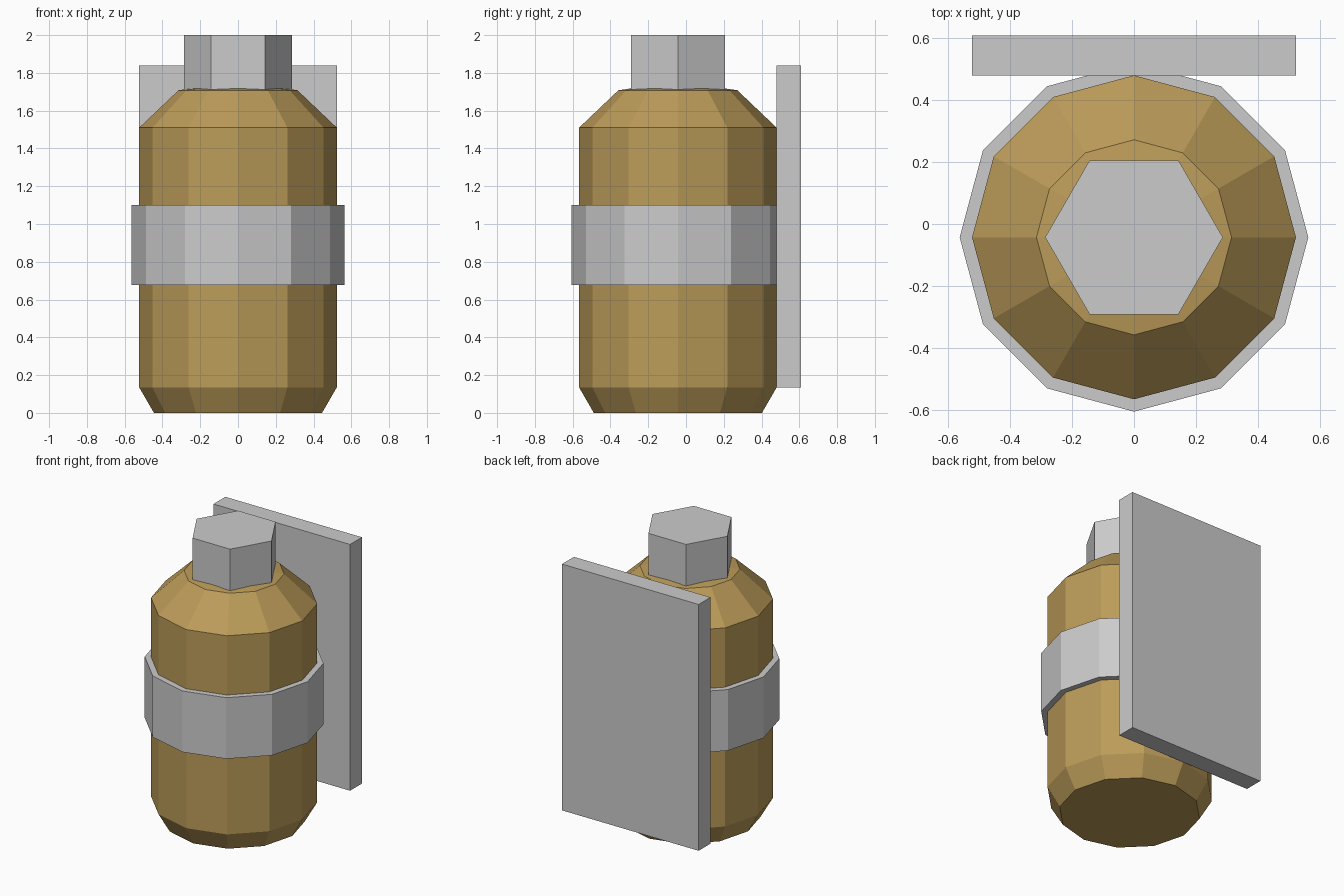
import bpy, bmesh, math

if "Cube" in bpy.data.objects:
    bpy.data.objects.remove(bpy.data.objects["Cube"])

CY = -0.043  # tank axis


def lathe(name, profile, sides, color=None):
    """Closed faceted solid of revolution from (radius, z) rings."""
    bm = bmesh.new()
    rings = []
    for r, z in profile:
        rings.append([bm.verts.new((r * math.cos(2 * math.pi * i / sides),
                                    CY + r * math.sin(2 * math.pi * i / sides), z))
                      for i in range(sides)])
    for a, b in zip(rings, rings[1:]):
        for i in range(sides):
            j = (i + 1) % sides
            bm.faces.new((a[i], a[j], b[j], b[i]))
    bm.faces.new(rings[0][::-1])
    bm.faces.new(rings[-1])
    return finish(name, bm, color)


def finish(name, bm, color=None):
    bmesh.ops.recalc_face_normals(bm, faces=bm.faces)
    me = bpy.data.meshes.new(name)
    bm.to_mesh(me)
    bm.free()
    ob = bpy.data.objects.new(name, me)
    bpy.context.collection.objects.link(ob)
    if color:
        mat = bpy.data.materials.new(name + "_paint")
        mat.diffuse_color = color
        mat.use_nodes = True
        mat.node_tree.nodes["Principled BSDF"].inputs["Base Color"].default_value = mat.diffuse_color
        me.materials.append(mat)
    return ob


# Tank body with chamfered base and sloped shoulder
lathe("tank_body", [(0.445, 0), (0.523, 0.135), (0.523, 1.51),
                    (0.315, 1.708), (0.2, 1.725)], 12, (0.50, 0.33, 0.10, 1))

# Strap around the middle
lathe("strap", [(0.563, 0.677), (0.563, 1.10)], 12)

# Hexagonal valve cap
lathe("valve_cap", [(0.287, 1.708), (0.287, 2.0)], 6)

# Flat mounting plate behind the tank
bm = bmesh.new()
bmesh.ops.create_cube(bm, size=1)
bmesh.ops.scale(bm, vec=(1.046, 0.13, 1.705), verts=bm.verts)
bmesh.ops.translate(bm, vec=(0, 0.544, 0.9875), verts=bm.verts)
finish("back_plate", bm)
